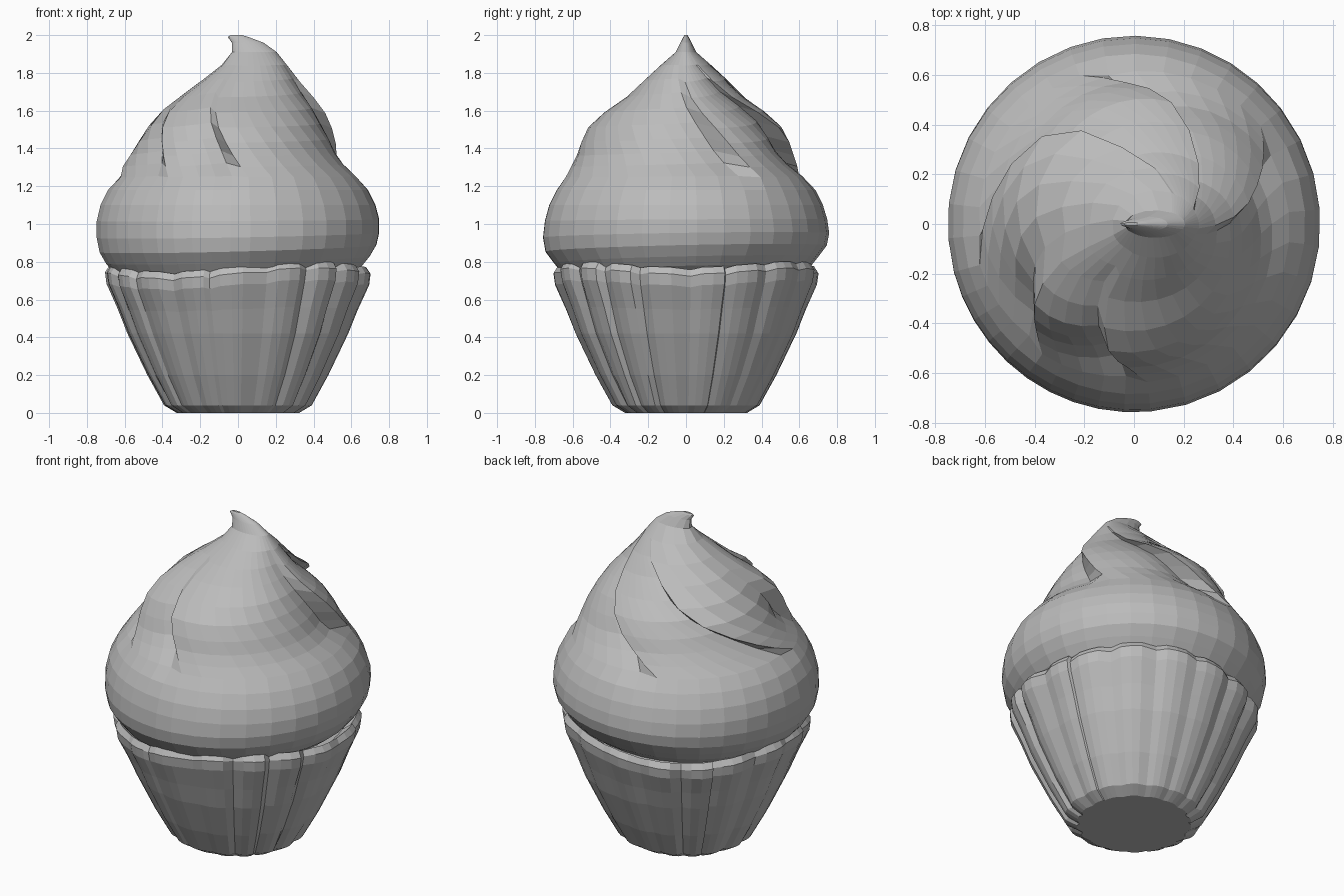
import bpy, bmesh, random
from math import sin, cos, tau, radians

random.seed(4)
if "Cube" in bpy.data.objects:
    bpy.data.objects.remove(bpy.data.objects["Cube"], do_unlink=True)

grey = bpy.data.materials.new("plain grey")
grey.use_nodes = True
grey.diffuse_color = (0.5, 0.5, 0.5, 1)
grey.node_tree.nodes["Principled BSDF"].inputs["Base Color"].default_value = grey.diffuse_color


def smoothstep(a, b, t):
    t = min(max((t - a) / (b - a), 0), 1)
    return t * t * (3 - 2 * t)


def loft(name, rings):
    """Skin a stack of point rings and cap both ends."""
    bm = bmesh.new()
    loops = [[bm.verts.new(p) for p in ring] for ring in rings]
    n = len(loops[0])
    for low, high in zip(loops, loops[1:]):
        for i in range(n):
            j = (i + 1) % n
            bm.faces.new((low[i], low[j], high[j], high[i]))
    bm.faces.new(loops[0][::-1])
    bm.faces.new(loops[-1])
    bmesh.ops.recalc_face_normals(bm, faces=bm.faces)
    mesh = bpy.data.meshes.new(name)
    bm.to_mesh(mesh)
    bm.free()
    mesh.materials.append(grey)
    obj = bpy.data.objects.new(name, mesh)
    bpy.context.collection.objects.link(obj)


# Pleated paper wrapper: radius, height and pleat depth up the wall
PLEATS, STEPS = 18, 4
wall = [(0.32, 0, 0.01), (0.385, 0.04, 0.015), (0.475, 0.2, 0.012), (0.58, 0.42, 0.014),
        (0.63, 0.55, 0.018), (0.685, 0.68, 0.026), (0.695, 0.74, 0.022),
        (0.675, 0.775, 0.015), (0.62, 0.73, 0)]
pleat_shape = [-1, 0.3, 0.7, 0.5]
pleat_size = [random.uniform(0.4, 1.2) for _ in range(PLEATS)]
pleat_turn = [random.uniform(-0.06, 0.06) for _ in range(PLEATS)]


def wrapper_ring(radius, z, depth):
    ring = []
    for i in range(PLEATS * STEPS):
        k, step = divmod(i, STEPS)
        a = tau * i / (PLEATS * STEPS) + pleat_turn[k]
        r = radius + depth * pleat_shape[step] * pleat_size[k]
        # The rim rises and dips around the cup, with a scallop on each pleat
        wave = 0.015 * cos(a) + 0.02 * cos(3 * (a - radians(300))) - 0.012 * (step == 0)
        ring.append((r * cos(a), r * sin(a), z + wave * smoothstep(0.4, 0.75, z)))
    return ring


loft("wrapper", [wrapper_ring(*w) for w in wall])

# Frosting: height, centre x, half width in x and half width in y
layers = [(0.70, 0, 0.58, 0.58), (0.76, 0, 0.66, 0.66), (0.81, 0, 0.70, 0.70),
          (0.87, 0, 0.735, 0.745), (0.94, 0, 0.75, 0.758), (1.02, 0, 0.75, 0.748),
          (1.10, 0, 0.73, 0.725), (1.18, 0, 0.69, 0.685), (1.25, 0, 0.635, 0.63),
          (1.31, 0, 0.585, 0.58), (1.37, 0, 0.55, 0.545), (1.44, 0, 0.52, 0.525),
          (1.52, 0, 0.48, 0.49), (1.60, 0.01, 0.425, 0.41), (1.68, 0.03, 0.345, 0.30),
          (1.76, 0.06, 0.255, 0.22), (1.84, 0.085, 0.175, 0.135), (1.91, 0.085, 0.12, 0.055),
          (1.96, 0.05, 0.085, 0.03), (1.99, 0.0, 0.055, 0.014), (2.0, -0.01, 0.03, 0.007)]

# Folds: direction at the foot, turn towards the tip, size, and segments to the next fold
folds = [(38, 50, 1.2, 7), (110, 90, 0.7, 8), (195, 140, 0.8, 5),
         (235, 40, 0.9, 5), (275, 40, 0.9, 11)]


def frosting_ring(z, cx, rx, ry):
    climb = min(max((z - 1.25) / 0.65, 0), 1)
    strength = smoothstep(1.2, 1.36, z) * (1 - smoothstep(1.66, 1.9, z))
    starts = [radians(foot - turn * climb) for foot, turn, _, _ in folds]
    starts.append(starts[0] + tau)
    ring = []
    for k, (_, _, size, steps) in enumerate(folds):
        for step in range(steps):
            a = starts[k] + (starts[k + 1] - starts[k]) * step / steps
            # Each fold swells sharply, then fades along the spiral
            fold = strength * size * (0.035 - 0.1 * (step / (steps - 1)) ** 1.5)
            scale = 1 + fold / 0.5
            # The lower edge sags towards the front right corner
            sag = 0.025 * cos(a - radians(40)) * (1 - smoothstep(0.85, 1.1, z))
            ring.append((cx + rx * scale * cos(a), ry * scale * sin(a), z + sag - 0.3 * fold))
    return ring


loft("frosting", [frosting_ring(*layer) for layer in layers])
